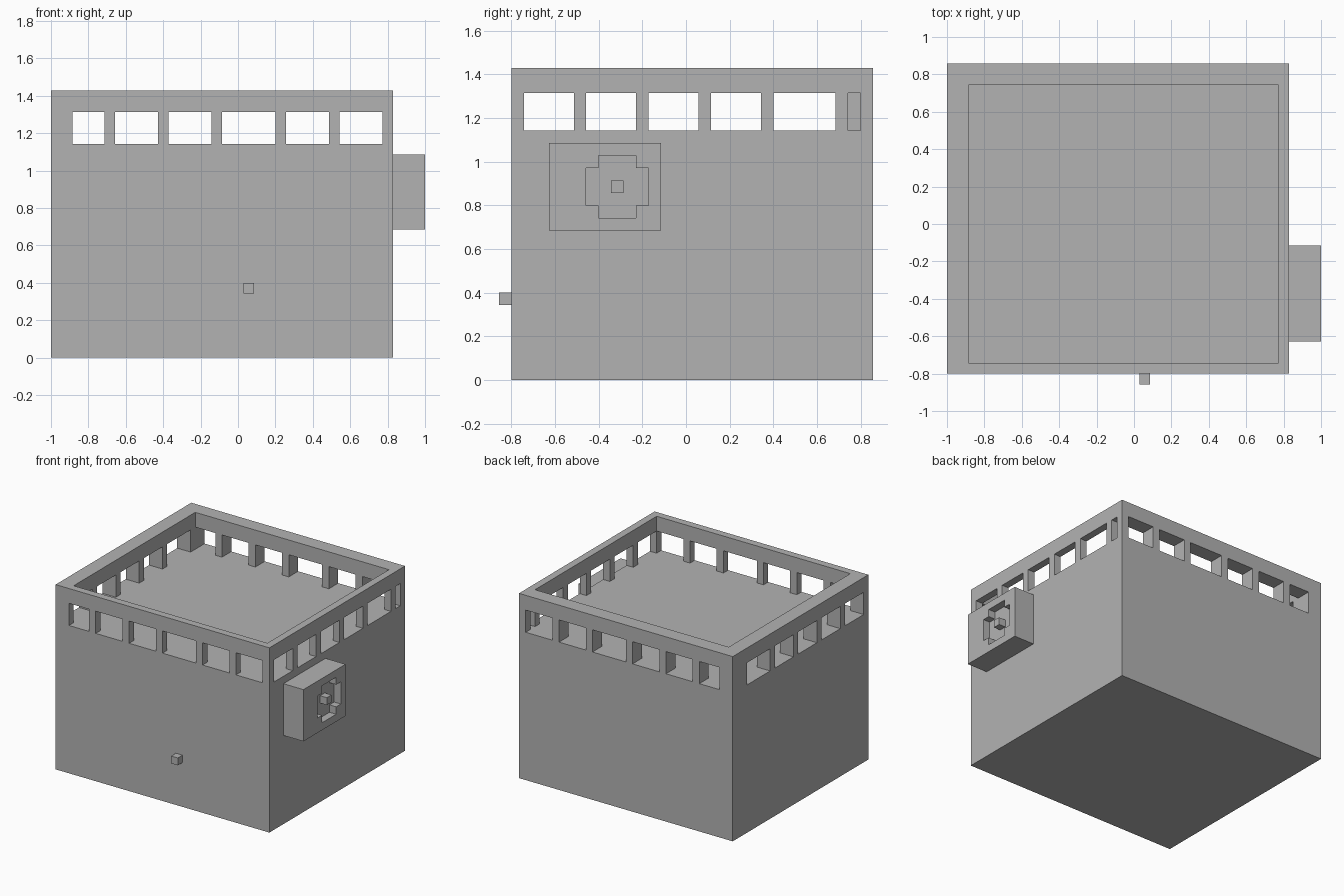
import bpy
import bmesh
from mathutils import Vector

if "Cube" in bpy.data.objects:
    bpy.data.objects.remove(bpy.data.objects["Cube"], do_unlink=True)

UNIT = 2 / 35  # every part sits on this block grid; x counts from the left edge

stone = bpy.data.materials.new("plain grey")
stone.use_nodes = True
GREY = (0.45, 0.45, 0.45, 1)
stone.diffuse_color = GREY
stone.node_tree.nodes["Principled BSDF"].inputs["Base Color"].default_value = GREY


def place(p):
    return Vector(((p[0] - 17.5) * UNIT, p[1] * UNIT, p[2] * UNIT))


def add_box(bm, low, high):
    a, b = place(low), place(high)
    verts = bmesh.ops.create_cube(bm, size=1)["verts"]
    for v in verts:
        v.co = Vector([a[i] if v.co[i] < 0 else b[i] for i in range(3)])


def finish(name, bm):
    bmesh.ops.recalc_face_normals(bm, faces=bm.faces)
    mesh = bpy.data.meshes.new(name)
    bm.to_mesh(mesh)
    bm.free()
    mesh.materials.append(stone)
    obj = bpy.data.objects.new(name, mesh)
    bpy.context.collection.objects.link(obj)
    return obj


def boxes(name, *pairs):
    bm = bmesh.new()
    for low, high in pairs:
        add_box(bm, low, high)
    return finish(name, bm)


def prism_x(name, outline, x0, x1):
    """Extrude a (y, z) outline along x."""
    bm = bmesh.new()
    face = bm.faces.new([bm.verts.new(place((x0, y, z))) for y, z in outline])
    top = bmesh.ops.extrude_face_region(bm, geom=[face])["geom"]
    moved = [g for g in top if isinstance(g, bmesh.types.BMVert)]
    bmesh.ops.translate(bm, verts=moved, vec=((x1 - x0) * UNIT, 0, 0))
    return finish(name, bm)


def cut(target, cutter):
    cutter.hide_render = True
    mod = target.modifiers.new("cut", "BOOLEAN")
    mod.operation = "DIFFERENCE"
    mod.solver = "EXACT"
    mod.object = cutter
    bpy.context.view_layer.objects.active = target
    bpy.ops.object.modifier_apply(modifier=mod.name)
    bpy.data.objects.remove(cutter, do_unlink=True)


# Solid body up to the roof floor
FLOOR, LINTEL, TOP = 20, 23, 25
boxes("body", ((0, -14, 0), (32, 15, FLOOR)))

# Rim frame around the open top
rim = boxes("rim", ((0, -14, LINTEL), (32, 15, TOP)))
cut(rim, boxes("rim_cutter", ((2, -13, LINTEL - 2), (31, 13, TOP + 2))))

# Posts between the window openings, one unit wide
across = (5, 10, 15, 21, 26)
along = (-9, -4, 1, 6)


def posts(name, spans):
    boxes(name, *[((x0, y0, FLOOR), (x1, y1, LINTEL)) for x0, x1, y0, y1 in spans])


posts("front_posts", [(x, x + 1, -14, -13) for x in across])
posts("back_posts", [(x, x + 1, 13, 15) for x in across])
posts("left_posts", [(0, 2, y, y + 1) for y in along])
posts("right_posts", [(31, 32, y, y + 1) for y in along + (12,)])
posts("corner_posts", [(0, 2, -14, -13), (31, 32, -14, -13),
                       (0, 2, 12, 15), (31, 32, 14, 15)])

# Side panel with a cross-shaped recess and a centre stud
panel = boxes("side_panel", ((32, -11, 12), (35, -2, 19)))
cross = [(-7, 13), (-4, 13), (-4, 14), (-3, 14), (-3, 17), (-4, 17),
         (-4, 18), (-7, 18), (-7, 17), (-8, 17), (-8, 14), (-7, 14)]
cut(panel, prism_x("cross_cutter", cross, 34, 36))
boxes("panel_stud", ((34, -6, 15), (35, -5, 16)))

# Small knob on the front wall
boxes("front_knob", ((18, -15, 6), (19, -14, 7)))
